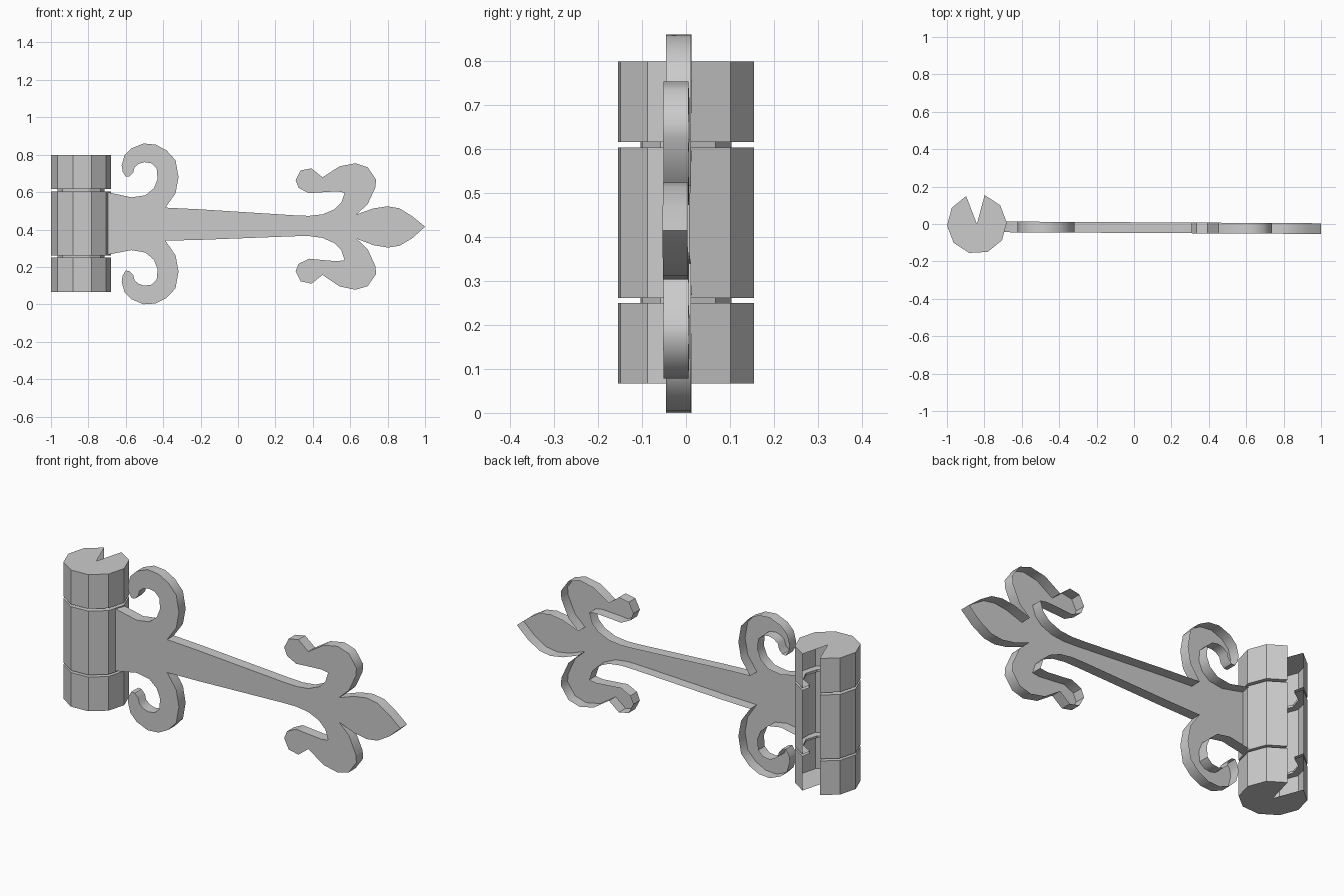
import bpy, bmesh
from math import radians, cos, sin

if "Cube" in bpy.data.objects:
    bpy.data.objects.remove(bpy.data.objects["Cube"])


def make_object(name, bm):
    bmesh.ops.recalc_face_normals(bm, faces=bm.faces[:])
    mesh = bpy.data.meshes.new(name)
    bm.to_mesh(mesh)
    bm.free()
    obj = bpy.data.objects.new(name, mesh)
    bpy.context.collection.objects.link(obj)
    return obj


# Hinge barrel: hollow ten-sided lathe with one segment left open at the back
CX, R = -0.84, 0.16
GX, GY = 0.126, 0.107  # groove radii
outer, groove = (R, R), (GX, GY)
profile = [(outer, 0.067), (outer, 0.25), (groove, 0.25), (groove, 0.261), (outer, 0.261),
           (outer, 0.603), (groove, 0.603), (groove, 0.616), (outer, 0.616), (outer, 0.799)]
bm = bmesh.new()
columns = []
for i in range(10):
    a = radians(75 - 36 * i)
    columns.append([bm.verts.new((CX + r[0] * cos(a), r[1] * sin(a), z)) for r, z in profile])
bottom = bm.verts.new((CX, 0, profile[0][1]))
top = bm.verts.new((CX, 0, profile[-1][1]))
for c, d in zip(columns, columns[1:]):
    bm.faces.new((bottom, c[0], d[0]))
    bm.faces.new((top, d[-1], c[-1]))
    for k in range(len(profile) - 1):
        bm.faces.new((c[k], c[k + 1], d[k + 1], d[k]))
make_object("hinge_barrel", bm)

# Strap plate: upper half outline (x, z), mirrored about a slightly sloping centre line
half = [
    (-0.70, 0.60), (-0.57, 0.572), (-0.495, 0.583), (-0.45, 0.62), (-0.43, 0.67),
    (-0.435, 0.727), (-0.463, 0.754), (-0.50, 0.76), (-0.53, 0.752), (-0.553, 0.733),
    (-0.56, 0.706), (-0.58, 0.684), (-0.60, 0.682), (-0.617, 0.71), (-0.622, 0.743),
    (-0.607, 0.797), (-0.57, 0.834), (-0.505, 0.86), (-0.44, 0.854), (-0.382, 0.823),
    (-0.334, 0.77), (-0.318, 0.68), (-0.334, 0.594), (-0.388, 0.517), (-0.205, 0.508),
    (0.302, 0.476), (0.38, 0.473), (0.452, 0.481), (0.516, 0.508), (0.553, 0.545),
    (0.57, 0.597), (0.53, 0.604), (0.43, 0.598), (0.38, 0.594), (0.325, 0.622),
    (0.308, 0.663), (0.335, 0.716), (0.393, 0.727), (0.452, 0.679), (0.543, 0.738),
    (0.628, 0.754), (0.693, 0.733), (0.738, 0.668), (0.735, 0.626), (0.693, 0.535),
    (0.634, 0.481), (0.725, 0.513), (0.80, 0.524), (0.864, 0.513), (0.933, 0.47)]


def centre(x):
    return 0.43 - 0.0125 * (x + 0.5)


# The plate is a hollow shell: front face and rim, open at the back
outline = half + [(1.0, 0.415)] + [(x, 2 * centre(x) - z) for x, z in reversed(half)]
bm = bmesh.new()
front, back = [[bm.verts.new((x, y - 0.0055 * (x + 0.5), z)) for x, z in outline]
               for y in (-0.045, 0.012)]
bm.faces.new(front)
for i in range(len(outline)):
    j = (i + 1) % len(outline)
    bm.faces.new((front[i], back[i], back[j], front[j]))
strap = make_object("strap_plate", bm)

# Soften the scroll edges while keeping the plate corners crisp
bpy.context.view_layer.objects.active = strap
strap.select_set(True)
bpy.ops.object.shade_smooth_by_angle(angle=radians(40))
